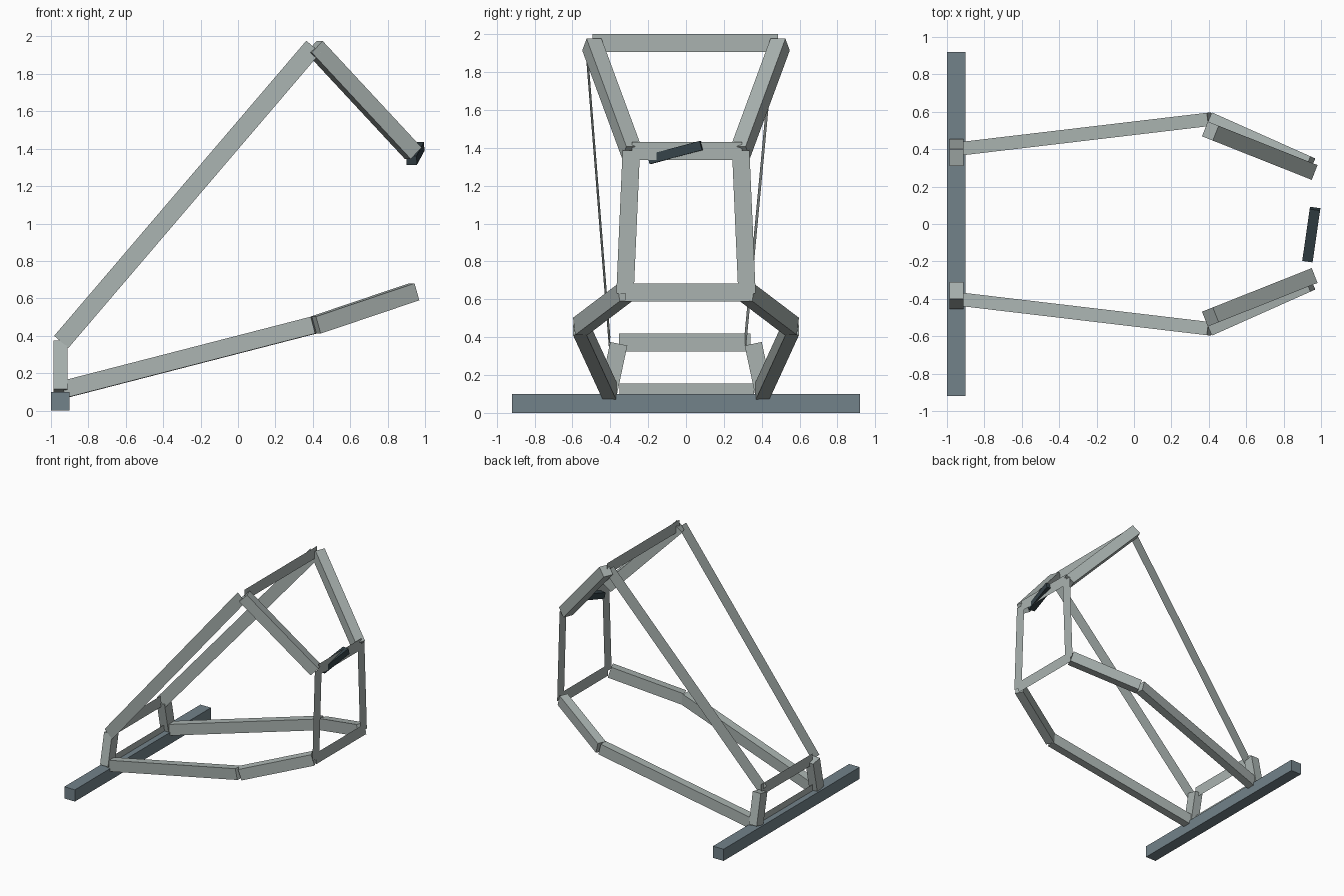
import bpy
from mathutils import Vector

if "Cube" in bpy.data.objects:
    bpy.data.objects.remove(bpy.data.objects["Cube"])


def material(name, rgb):
    m = bpy.data.materials.new(name)
    m.diffuse_color = (*rgb, 1)
    m.use_nodes = True
    m.node_tree.nodes["Principled BSDF"].inputs["Base Color"].default_value = m.diffuse_color
    return m


PALE = material("pale_grey", (0.40, 0.45, 0.435))
SLATE = material("slate_grey", (0.17, 0.225, 0.255))
DARK = material("dark_slate", (0.035, 0.055, 0.065))
X, Z = Vector((1, 0, 0)), Vector((0, 0, 1))


def make(name, verts, faces, mat):
    mesh = bpy.data.meshes.new(name)
    mesh.from_pydata(verts, [], faces)
    mesh.materials.append(mat)
    obj = bpy.data.objects.new(name, mesh)
    bpy.context.collection.objects.link(obj)
    return obj


def beam(name, a, b, width, height, mat, side=None):
    """Square-ended bar from a to b; its sides stay vertical unless side is given."""
    a, b = Vector(a), Vector(b)
    d = (b - a).normalized()
    s = (d.cross(side or Z)).normalized()
    u = s.cross(d)
    s, u = s * width / 2, u * height / 2
    verts = [p + i * s + j * u for p in (a, b)
             for i, j in ((-1, -1), (1, -1), (1, 1), (-1, 1))]
    faces = [(3, 2, 1, 0), (4, 5, 6, 7)]
    faces += [(k, (k + 1) % 4, (k + 1) % 4 + 4, k + 4) for k in range(4)]
    return make(name, verts, faces, mat)


def strip(name, a, b, width, normal=None):
    """Flat board from a to b, lying in the plane with the given normal."""
    a, b = Vector(a), Vector(b)
    d = (b - a).normalized()
    n = normal or d.cross(Z).normalized()
    w = n.cross(d) * width / 2
    return make(name, [a - w, b - w, b + w, a + w], [(0, 1, 2, 3)], PALE)


# Ground beam
beam("base_beam", (-0.95, -0.92, 0.05), (-0.95, 0.92, 0.05), 0.1, 0.1, SLATE)

# Mirrored frame bars
for s, tag in ((-1, "front"), (1, "back")):
    beam(tag + "_post", (-0.95, s * 0.41, 0.105), (-0.95, s * 0.355, 0.365),
         0.075, 0.092, PALE, Vector((0, 1, 0)))
    beam(tag + "_lower_bar", (-0.93, s * 0.402, 0.113), (0.405, s * 0.56, 0.457),
         0.072, 0.093, PALE)
    beam(tag + "_lower_arm", (0.415, s * 0.558, 0.457), (0.942, s * 0.323, 0.635),
         0.072, 0.095, PALE)
    beam(tag + "_upper_arm", (0.408, s * 0.497, 1.945), (0.937, s * 0.287, 1.376),
         0.085, 0.088, PALE)
    strip(tag + "_upright", (0.962, s * 0.322, 0.63), (0.962, s * 0.289, 1.385), 0.092, X)

# Long diagonal boards
strip("front_diagonal", (-0.945, -0.403, 0.367), (0.403, -0.527, 1.945), 0.1)
strip("back_diagonal", (-0.945, 0.312, 0.367), (0.403, 0.46, 1.945), 0.1)

# Flat cross boards: name, x, y from, y to, z
for name, x, y0, y1, z in (("rear_low_crossbar", -0.95, -0.35, 0.36, 0.107),
                           ("rear_high_crossbar", -0.95, -0.355, 0.34, 0.372),
                           ("end_low_crossbar", 0.962, -0.32, 0.345, 0.635),
                           ("end_high_crossbar", 0.962, -0.285, 0.295, 1.383),
                           ("top_crossbar", 0.41, -0.495, 0.485, 1.953)):
    strip(name, (x, y0, z), (x, y1, z), 0.096, X)

# Small dark tilted handle
beam("handle", (0.928, -0.195, 1.338), (0.968, 0.082, 1.412), 0.056, 0.05, DARK)
